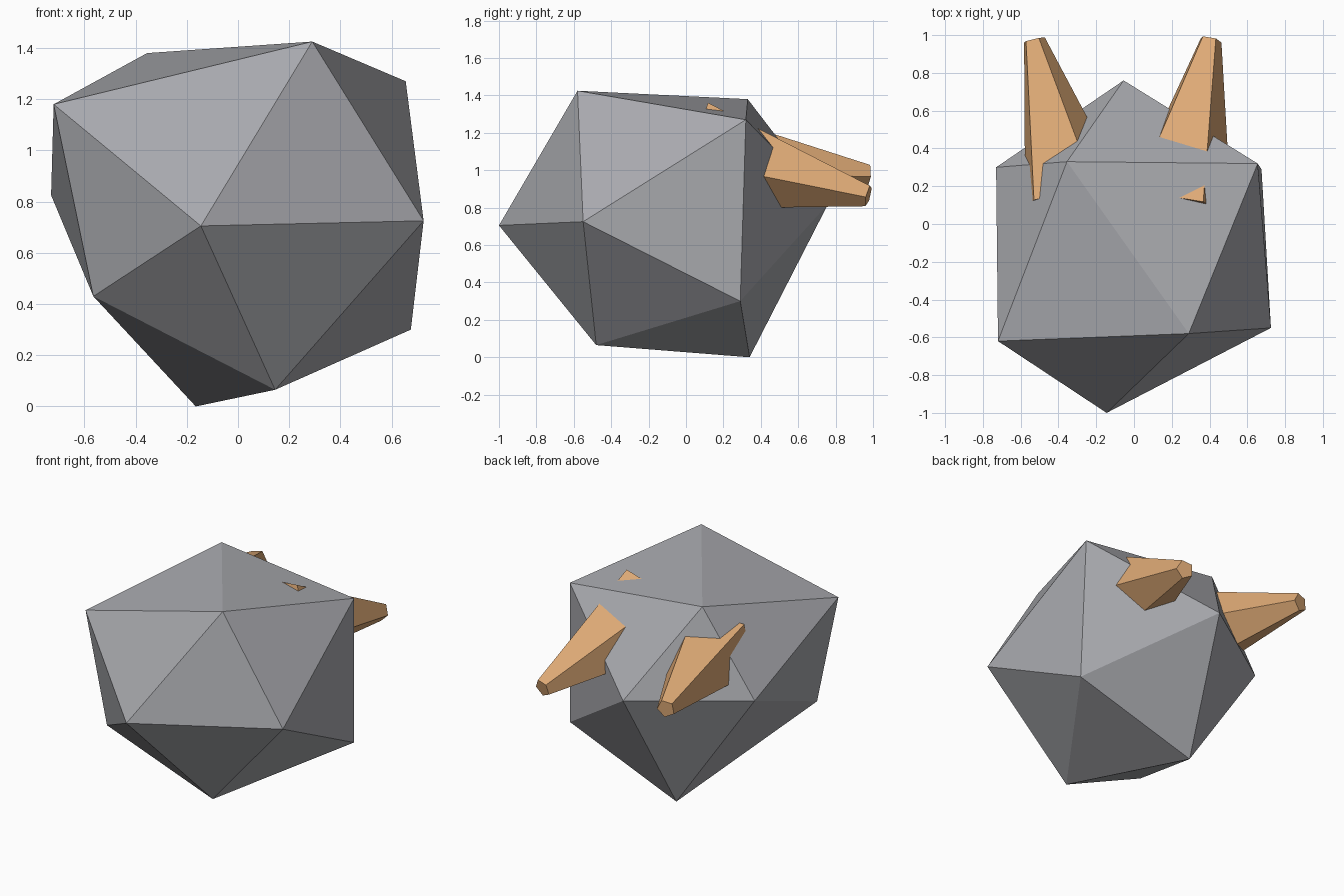
import bpy
import bmesh
import math
from mathutils import Vector

cube = bpy.data.objects.get("Cube")
if cube:
    bpy.data.objects.remove(cube, do_unlink=True)


def make_material(name, color):
    mat = bpy.data.materials.new(name)
    mat.use_nodes = True
    mat.diffuse_color = (*color, 1)
    mat.node_tree.nodes["Principled BSDF"].inputs["Base Color"].default_value = (*color, 1)
    return mat


def add_object(name, bm, mat):
    bmesh.ops.recalc_face_normals(bm, faces=bm.faces[:])
    mesh = bpy.data.meshes.new(name)
    bm.to_mesh(mesh)
    bm.free()
    mesh.materials.append(mat)
    obj = bpy.data.objects.new(name, mesh)
    bpy.context.collection.objects.link(obj)
    return obj


def add_horn(name, base, tip, base_radius, tip_radius, ridge, mat, sides=5):
    """Tapered prism from base to tip, with one edge turned towards ridge."""
    base, tip, ridge = Vector(base), Vector(tip), Vector(ridge)
    axis = (tip - base).normalized()
    u = (ridge - axis * ridge.dot(axis)).normalized()
    v = axis.cross(u)
    bm = bmesh.new()
    rings = []
    for center, radius in ((base, base_radius), (tip, tip_radius)):
        ring = []
        for i in range(sides):
            a = math.tau * i / sides
            ring.append(bm.verts.new(center + radius * (u * math.cos(a) + v * math.sin(a))))
        rings.append(ring)
        bm.faces.new(ring)
    for i in range(sides):
        j = (i + 1) % sides
        bm.faces.new((rings[0][i], rings[0][j], rings[1][j], rings[1][i]))
    return add_object(name, bm, mat)


stone = make_material("stone grey", (0.39, 0.395, 0.42))
tan = make_material("horn tan", (0.73, 0.40, 0.18))

# Rock body: an uneven twenty-sided solid, closed by a convex hull
corners = [
    (0.29, -0.58, 1.425), (-0.72, -0.62, 1.18), (-0.145, -1.0, 0.705),
    (0.725, -0.55, 0.725), (-0.565, -0.61, 0.43), (0.145, -0.48, 0.065),
    (-0.165, 0.34, 0), (0.675, 0.29, 0.30), (0.655, 0.32, 1.27),
    (-0.355, 0.33, 1.38), (-0.73, 0.30, 0.825), (-0.055, 0.76, 0.82),
]
bm = bmesh.new()
for corner in corners:
    bm.verts.new(corner)
bmesh.ops.convex_hull(bm, input=bm.verts[:])
add_object("rock_body", bm, stone)

# Horns at the back; a base corner of the left one breaks through the top
add_horn("left_horn", (0.22, 0.08, 1.09), (0.405, 0.975, 0.865),
         0.31, 0.06, (0.13, -0.04, 0.29), tan)
add_horn("right_horn", (-0.335, 0.16, 1.03), (-0.53, 0.975, 0.975),
         0.28, 0.06, (0.094, -0.007, 0.176), tan)
